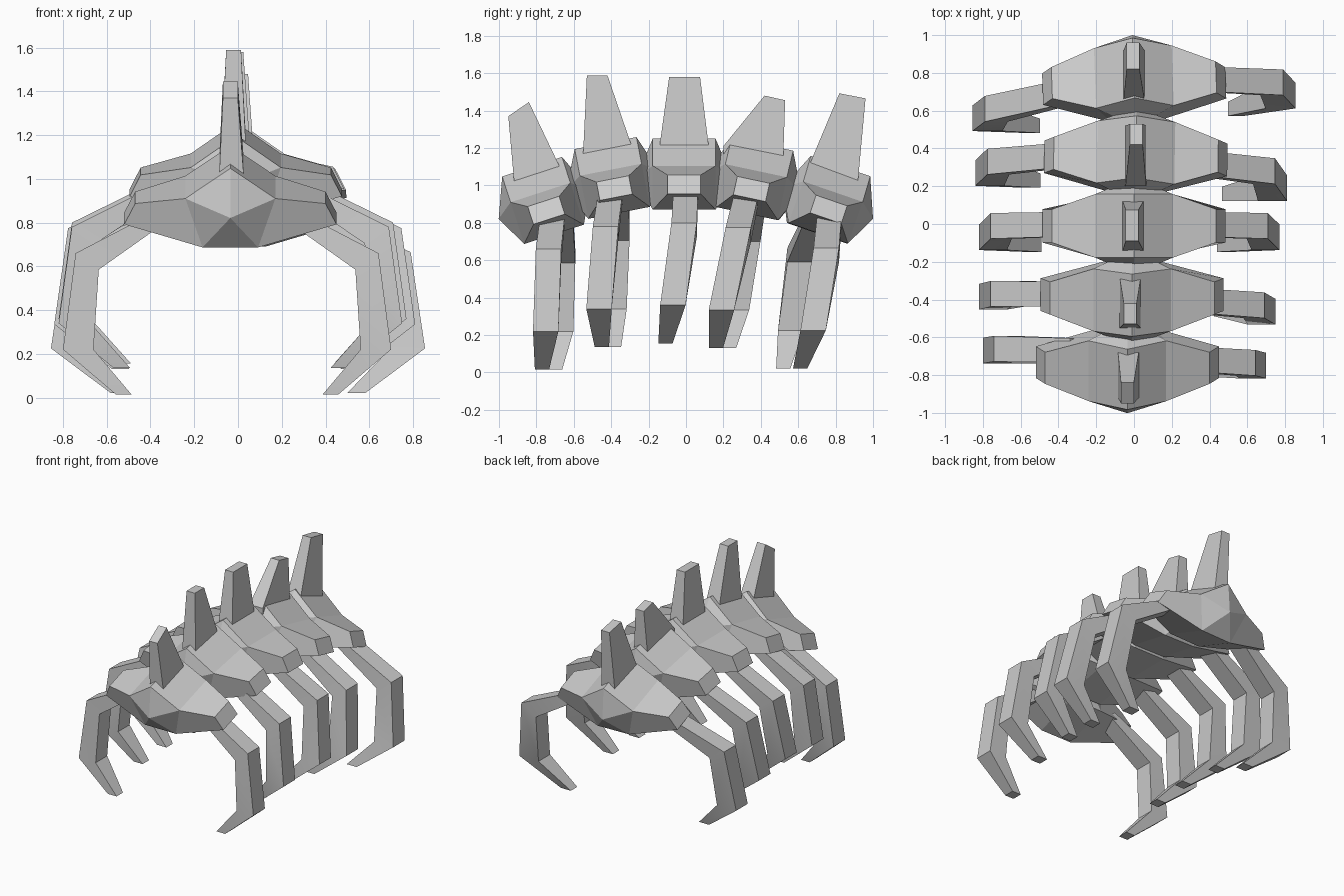
import bpy, bmesh
from math import radians, sin, cos, pi
from mathutils import Matrix, Vector

if "Cube" in bpy.data.objects:
    bpy.data.objects.remove(bpy.data.objects["Cube"])


def finish(bm, name, matrix=None, smooth=False):
    if matrix:
        bmesh.ops.transform(bm, matrix=matrix, verts=bm.verts)
    bmesh.ops.recalc_face_normals(bm, faces=bm.faces)
    mesh = bpy.data.meshes.new(name)
    bm.to_mesh(mesh)
    bm.free()
    ob = bpy.data.objects.new(name, mesh)
    bpy.context.collection.objects.link(ob)
    if smooth:
        bpy.ops.object.select_all(action='DESELECT')
        ob.select_set(True)
        bpy.context.view_layer.objects.active = ob
        bpy.ops.object.shade_smooth_by_angle(angle=radians(25))


def loft(bm, rings, caps=True):
    """Skin a list of equally sized closed rings."""
    rows = [[bm.verts.new(p) for p in ring] for ring in rings]
    n = len(rows[0])
    for a, b in zip(rows, rows[1:]):
        for i in range(n):
            j = (i + 1) % n
            bm.faces.new((a[i], a[j], b[j], b[i]))
    if caps:
        bm.faces.new(rows[0])
        bm.faces.new(rows[-1])
    return rows


def vertebra(name, loc, tilt, yaw):
    # five-sided body with pointed ends
    bm = bmesh.new()
    r, h = 0.21, 0.168
    pent = [(r * sin(2 * pi * i / 5), r * cos(2 * pi * i / 5)) for i in range(5)]
    pent = [(x * 1.03, z) for x, z in pent]
    rows = loft(bm, [[(x, y, z) for x, z in pent] for y in (-h, h)], caps=False)
    for row, y in zip(rows, (-h - 0.088, h + 0.088)):
        tip = bm.verts.new((0, y, 0))
        for i in range(5):
            bm.faces.new((row[i], row[(i + 1) % 5], tip))
    # tapered side wings drawn out of the two side faces
    bm.faces.ensure_lookup_table()
    sides = [f for f in bm.faces if len(f.verts) == 4
             and abs(f.calc_center_median().x) > 0.14
             and f.calc_center_median().z < 0.03]
    for f in sides:
        new = bmesh.ops.extrude_discrete_faces(bm, faces=[f])['faces'][0]
        s = 1 if new.calc_center_median().x > 0 else -1
        for v in new.verts:
            y = 0.088 if v.co.y > 0 else -0.088
            v.co = (s * 0.435, y, 0.015) if v.co.z > 0 else (s * 0.485, y, -0.085)
    m = Matrix.Translation(loc) @ Matrix.Rotation(radians(yaw), 4, 'Z') \
        @ Matrix.Rotation(radians(tilt), 4, 'X')
    finish(bm, name, m)


def spine(name, x0, x1, base, top):
    # tapered blade; base and top are (y, z) front and back
    bm = bmesh.new()

    def ring(x, w, pair, drop):
        (ya, za), (yb, zb) = pair
        return [(x - w, ya, za - drop), (x + w, ya, za - drop),
                (x + w, yb, zb - drop), (x - w, yb, zb - drop)]
    loft(bm, [ring(x0, 0.057, base, 0.05), ring(x0, 0.055, base, 0),
              ring(x1, 0.034, top, 0)])
    finish(bm, name)


RIB_OUT = [(0.30, -0.03), (0.72, -0.24), (0.78, -0.68), (0.53, -0.885)]
RIB_IN = [(0.25, -0.07), (0.61, -0.315), (0.635, -0.68), (0.455, -0.885)]
RIB_W = [0.065, 0.068, 0.068, 0.038]


def rib(name, side, cx, cz, half, ys):
    # hooked rib: four stations joining the outer and inner outlines
    bm = bmesh.new()
    k = half / 0.78
    rings = []
    for (xo, zo), (xi, zi), w, y in zip(RIB_OUT, RIB_IN, RIB_W, ys):
        xo, xi = cx + side * xo * k, cx + side * xi * k
        rings.append([(xo, y - w, cz + zo), (xo, y + w, cz + zo),
                      (xi, y + w, cz + zi), (xi, y - w, cz + zi)])
    loft(bm, rings)
    finish(bm, name, smooth=True)


# location, tilt, yaw, rib centre x, rib half width, right rib y, left rib y
SEGMENTS = [
    ((-0.035, -0.758, 0.90), 18, 0, -0.05, 0.75,
     (-0.71, -0.735, -0.75, -0.77), (-0.67, -0.66, -0.67, -0.70)),
    ((-0.01, -0.39, 1.02), 11, 0, -0.035, 0.785,
     (-0.40, -0.43, -0.465, -0.45), (-0.37, -0.37, -0.385, -0.385)),
    ((0.0, -0.01, 1.04), 0, 0, -0.025, 0.795,
     (0.0, -0.01, -0.07, -0.11), (0.0, -0.01, -0.07, -0.11)),
    ((0.01, 0.365, 1.015), -12, -1, -0.015, 0.825,
     (0.33, 0.28, 0.19, 0.16), (0.37, 0.33, 0.27, 0.23)),
    ((0.0, 0.758, 0.905), -19, 2, 0.0, 0.855,
     (0.77, 0.75, 0.68, 0.61), (0.71, 0.61, 0.56, 0.52)),
]

# base x, top x, base front/back (y, z), top front/back (y, z)
SPINES = [
    (-0.03, -0.035, ((-0.92, 1.03), (-0.68, 1.11)), ((-0.95, 1.37), (-0.84, 1.445))),
    (-0.02, -0.02, ((-0.55, 1.17), (-0.29, 1.21)), ((-0.53, 1.588), (-0.42, 1.588))),
    (-0.005, -0.01, ((-0.14, 1.22), (0.12, 1.22)), ((-0.09, 1.58), (0.075, 1.58))),
    (0.01, 0.012, ((0.20, 1.21), (0.52, 1.15)), ((0.42, 1.48), (0.53, 1.455))),
    (0.0, -0.005, ((0.66, 1.11), (0.92, 1.03)), ((0.82, 1.492), (0.96, 1.465))),
]

for i, (seg, sp) in enumerate(zip(SEGMENTS, SPINES), 1):
    loc, tilt, yaw, cx, half, right, left = seg
    vertebra(f"vertebra_{i}", Vector(loc), tilt, yaw)
    spine(f"spine_{i}", *sp)
    rib(f"right_rib_{i}", 1, cx, loc[2], half, right)
    rib(f"left_rib_{i}", -1, cx, loc[2], half, left)
